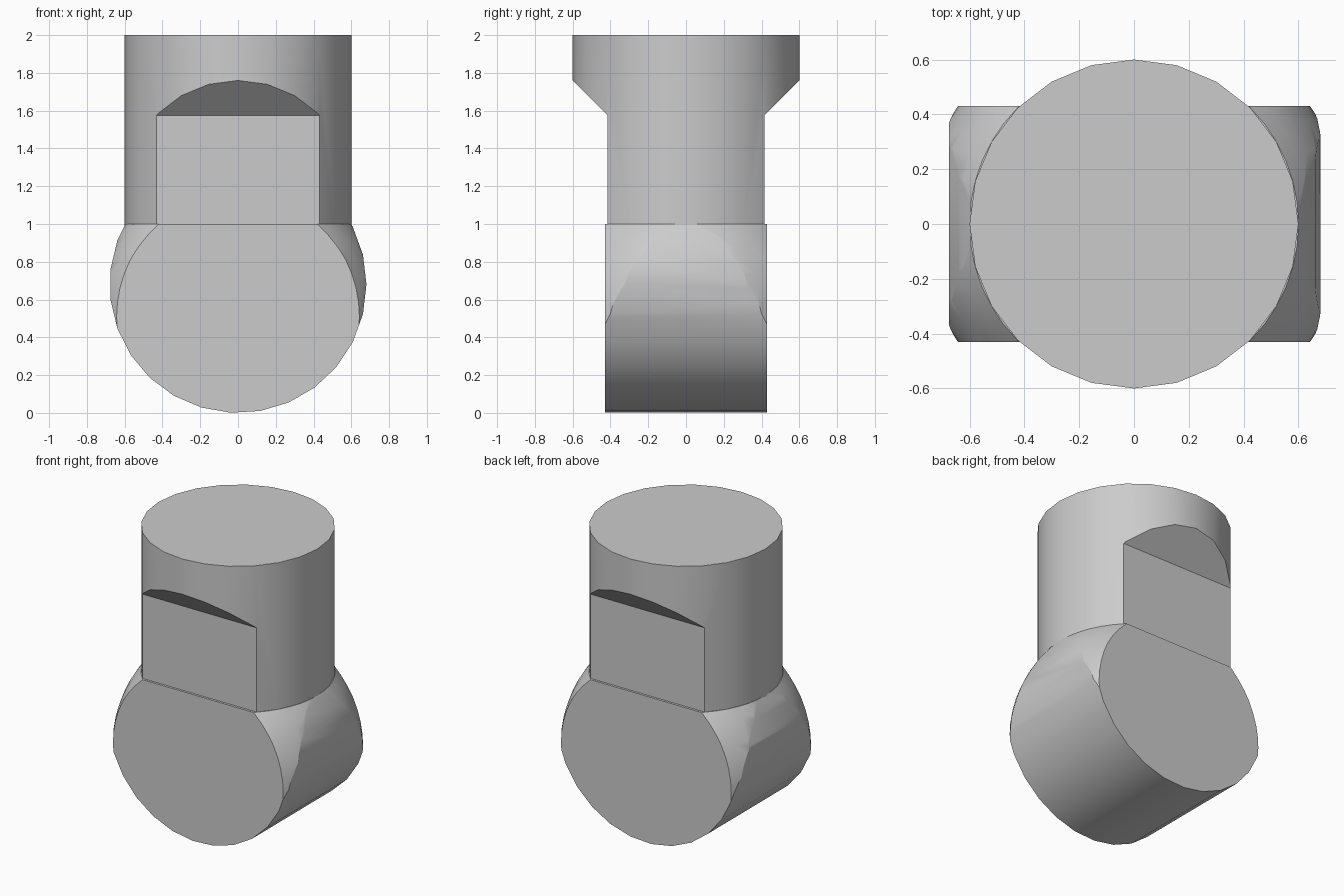
import bpy
import bmesh
import math
from mathutils import Matrix, Vector

cube = bpy.data.objects.get("Cube")
if cube:
    bpy.data.objects.remove(cube, do_unlink=True)

HUB_R, HUB_HALF = 0.68, 0.43
NECK_R, FLAT_Y = 0.6, 0.415
SHOULDER_Z, TOP_Z = 1.0, 2.0

grey = bpy.data.materials.new("light_grey")
grey.use_nodes = True
grey.diffuse_color = (0.6, 0.6, 0.6, 1)
grey.node_tree.nodes["Principled BSDF"].inputs["Base Color"].default_value = (0.6, 0.6, 0.6, 1)


def make_object(name, bm):
    bmesh.ops.recalc_face_normals(bm, faces=bm.faces)
    mesh = bpy.data.meshes.new(name)
    bm.to_mesh(mesh)
    bm.free()
    mesh.materials.append(grey)
    obj = bpy.data.objects.new(name, mesh)
    bpy.context.collection.objects.link(obj)
    return obj


def cylinder(radius, depth, sides, matrix):
    bm = bmesh.new()
    bmesh.ops.create_cone(bm, cap_ends=True, segments=sides, radius1=radius,
                          radius2=radius, depth=depth, matrix=matrix)
    return bm


def intersect(obj, cutter):
    """Keep only the volume shared with the cutter, then drop the cutter."""
    cutter.hide_render = True
    mod = obj.modifiers.new("trim", 'BOOLEAN')
    mod.operation = 'INTERSECT'
    mod.solver = 'EXACT'
    mod.object = cutter
    graph = bpy.context.evaluated_depsgraph_get()
    mesh = bpy.data.meshes.new_from_object(obj.evaluated_get(graph))
    obj.modifiers.clear()
    obj.data = mesh
    bpy.data.objects.remove(cutter, do_unlink=True)


def smooth(obj):
    bpy.ops.object.select_all(action='DESELECT')
    obj.select_set(True)
    bpy.context.view_layer.objects.active = obj
    bpy.ops.object.shade_smooth_by_angle(angle=math.radians(24))


# Cross hub: cylinder lying along y, one vertex just beside its lowest point
sides = 27
lie = Matrix.Rotation(math.pi / 2, 4, 'X')
bm = cylinder(HUB_R, 2 * HUB_HALF, sides, lie)
first = min(bm.verts, key=lambda v: v.co.z).co
turn = math.atan2(first.x, -first.z) + math.radians(3.3)
bmesh.ops.transform(bm, verts=bm.verts,
                    matrix=Matrix.Translation((0, 0, HUB_R)) @ Matrix.Rotation(turn, 4, 'Y'))
hub = make_object("cross_hub", bm)

# Rounded shoulders: the hub is trimmed by a sphere that meets the neck
bm = bmesh.new()
bmesh.ops.create_uvsphere(bm, u_segments=48, v_segments=32, radius=0.775,
                          matrix=Matrix.Translation((0, 0, 0.51)))
intersect(hub, make_object("shoulder_cutter", bm))

# Flat top of the hub
bm = bmesh.new()
bm.from_mesh(hub.data)
cut = bmesh.ops.bisect_plane(bm, geom=bm.verts[:] + bm.edges[:] + bm.faces[:],
                             plane_co=Vector((0, 0, SHOULDER_Z)),
                             plane_no=Vector((0, 0, 1)), clear_outer=True)
rim = [e for e in cut["geom_cut"] if isinstance(e, bmesh.types.BMEdge)]
bmesh.ops.edgeloop_fill(bm, edges=rim)
bmesh.ops.recalc_face_normals(bm, faces=bm.faces)
bm.to_mesh(hub.data)
bm.free()
smooth(hub)

# Neck: upright cylinder, sunk a little into the hub
base = SHOULDER_Z - 0.08
neck = make_object("neck", cylinder(NECK_R, TOP_Z - base, 24,
                                    Matrix.Translation((0, 0, (TOP_Z + base) / 2))))

# Wrench flats with sloped upper ends, from a mirrored side profile
half = [(FLAT_Y, base - 0.1), (FLAT_Y, 1.575), (0.7, 1.86), (0.7, TOP_Z + 0.1)]
profile = half + [(-y, z) for y, z in reversed(half)]
bm = bmesh.new()
face = bm.faces.new([bm.verts.new((-1, y, z)) for y, z in profile])
extruded = bmesh.ops.extrude_face_region(bm, geom=[face])
bmesh.ops.translate(bm, vec=(2, 0, 0),
                    verts=[v for v in extruded["geom"] if isinstance(v, bmesh.types.BMVert)])
intersect(neck, make_object("flat_cutter", bm))
smooth(neck)
